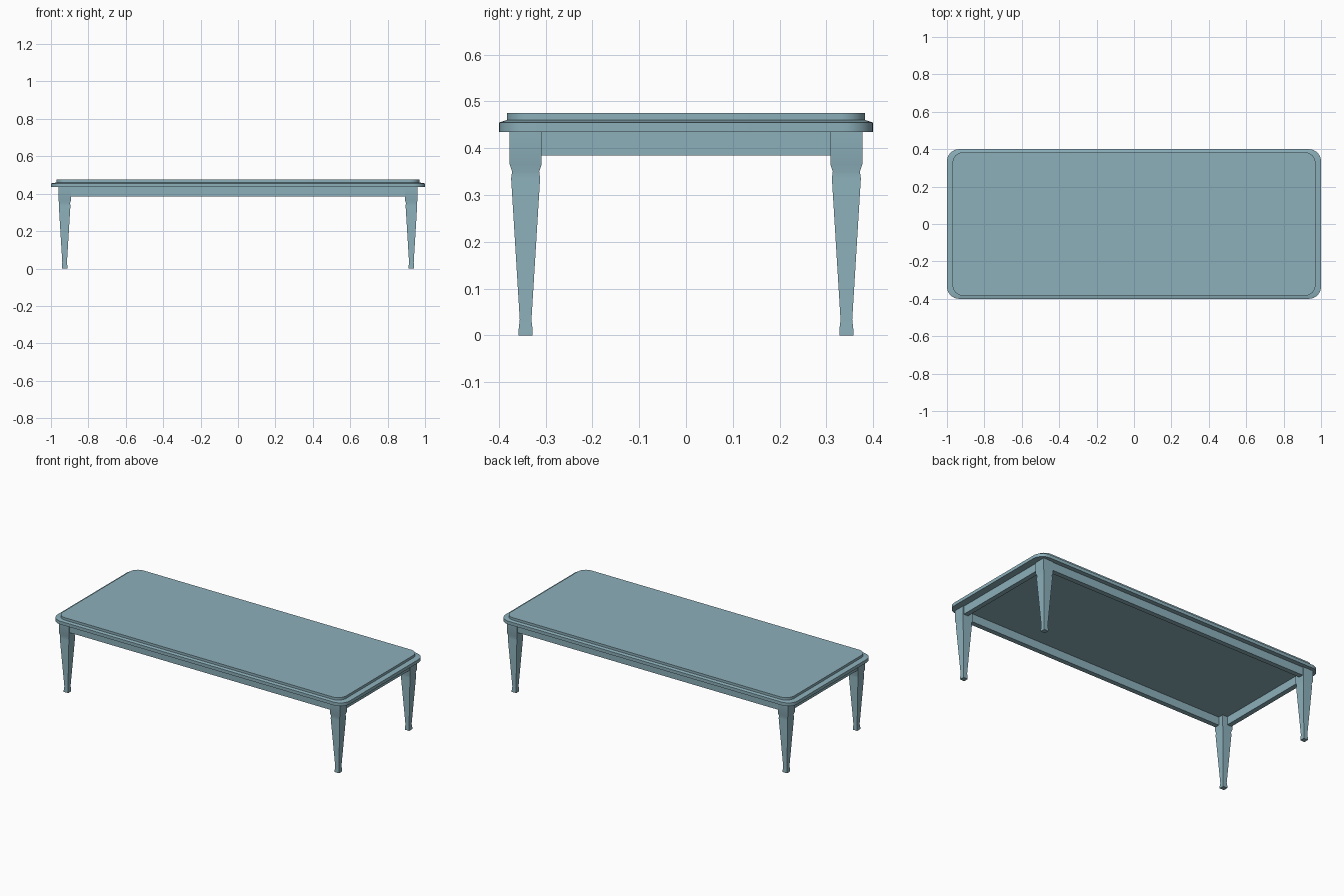
import bpy, bmesh, math

cube = bpy.data.objects.get("Cube")
if cube:
    bpy.data.objects.remove(cube, do_unlink=True)

COLOR = (0.262, 0.43, 0.491, 1)
paint = bpy.data.materials.new("blue_grey_paint")
paint.use_nodes = True
paint.diffuse_color = COLOR
paint.node_tree.nodes["Principled BSDF"].inputs["Base Color"].default_value = COLOR


def loft(name, rings, location=(0, 0, 0)):
    """Closed solid through a stack of matching rings of points."""
    bm = bmesh.new()
    loops = [[bm.verts.new(p) for p in ring] for ring in rings]
    n = len(loops[0])
    for low, high in zip(loops, loops[1:]):
        for i in range(n):
            j = (i + 1) % n
            bm.faces.new((low[i], low[j], high[j], high[i]))
    bm.faces.new(loops[0][::-1])
    bm.faces.new(loops[-1])
    mesh = bpy.data.meshes.new(name)
    bm.to_mesh(mesh)
    bm.free()
    mesh.materials.append(paint)
    obj = bpy.data.objects.new(name, mesh)
    obj.location = location
    bpy.context.collection.objects.link(obj)
    bpy.ops.object.select_all(action='DESELECT')
    obj.select_set(True)
    bpy.context.view_layer.objects.active = obj
    bpy.ops.object.shade_smooth_by_angle(angle=math.radians(30))
    return obj


def rounded(hx, hy, r, z, steps=8):
    """Rectangle ring with rounded corners, counter-clockwise."""
    ring = []
    for k, (sx, sy) in enumerate(((1, 1), (-1, 1), (-1, -1), (1, -1))):
        for s in range(steps + 1):
            a = math.pi / 2 * (k + s / steps)
            ring.append((sx * (hx - r) + r * math.cos(a),
                         sy * (hy - r) + r * math.sin(a), z))
    return ring


def rect(hx, hy, z):
    return [(-hx, -hy, z), (hx, -hy, z), (hx, hy, z), (-hx, hy, z)]


# Table top: lower slab with a sloped lip, and a raised panel
loft("lower_top", [rounded(1.0, 0.4, 0.065, 0.435),
                   rounded(1.0, 0.4, 0.065, 0.455),
                   rounded(0.97, 0.384, 0.055, 0.46)])
loft("raised_top", [rounded(0.97, 0.383, 0.055, 0.459),
                    rounded(0.97, 0.383, 0.055, 0.475)])

# Tapered square legs with a shoulder block and a small flared foot
LEG_X, LEG_Y = 0.927, 0.343
profile = [(0.015, 0), (0.015, 0.012), (0.0125, 0.033), (0.031, 0.336),
           (0.029, 0.35), (0.034, 0.365), (0.034, 0.436)]
for side, sx in (("right", -1), ("left", 1)):
    for end, sy in (("front", -1), ("back", 1)):
        loft(f"{end}_{side}_leg", [rect(h, h, z) for h, z in profile],
             (sx * LEG_X, sy * LEG_Y, 0))

# Apron rails between the legs
for name, s in (("front", -1), ("back", 1)):
    loft(f"{name}_rail", [rect(0.9, 0.015, z) for z in (0.385, 0.436)],
         (0, s * (LEG_Y + 0.014), 0))
for name, s in (("right", -1), ("left", 1)):
    loft(f"{name}_rail", [rect(0.015, 0.312, z) for z in (0.385, 0.436)],
         (s * (LEG_X + 0.014), 0, 0))
